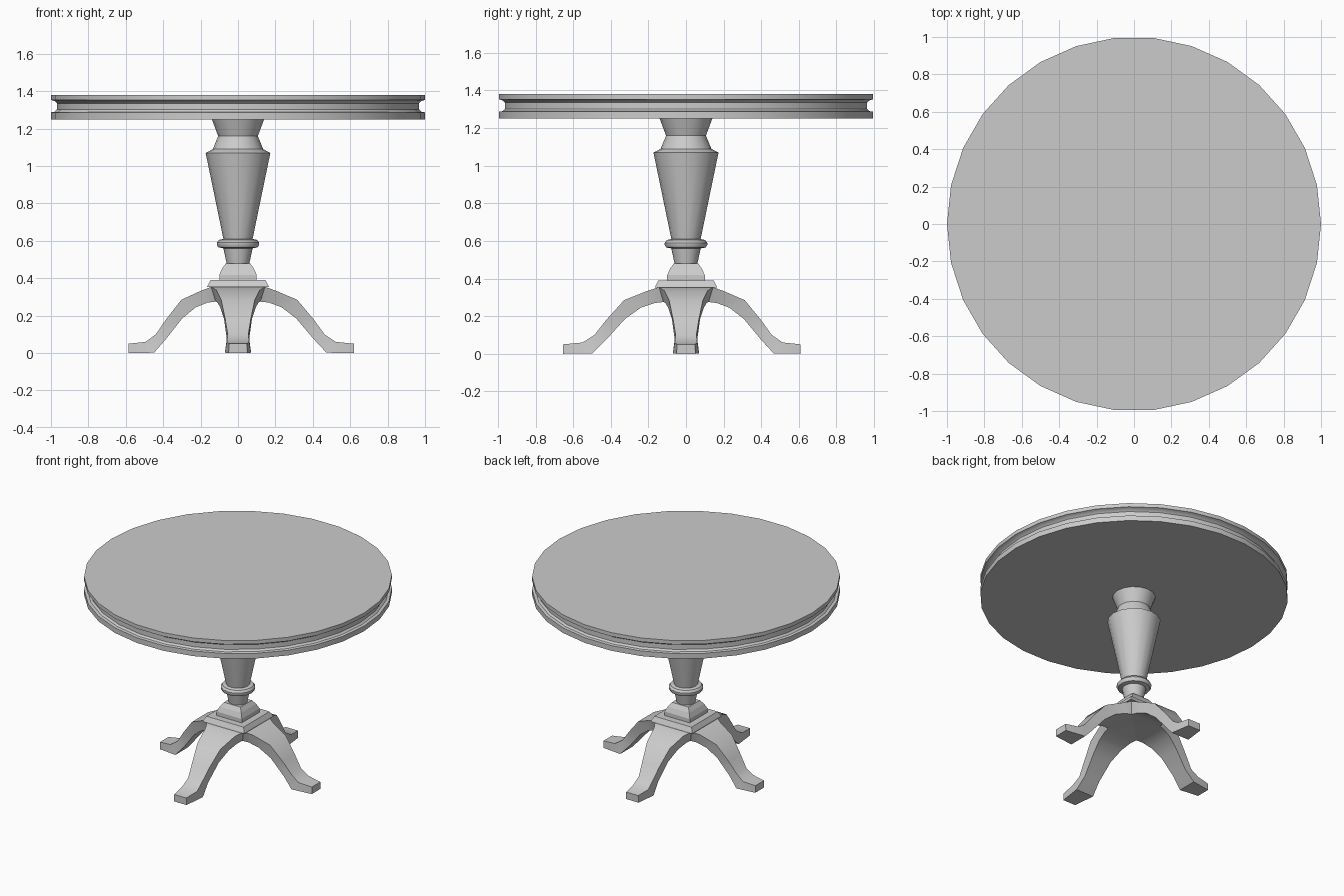
import bpy, bmesh, math
from mathutils import Matrix, Vector

if "Cube" in bpy.data.objects:
    bpy.data.objects.remove(bpy.data.objects["Cube"])


def finish(name, bm, smooth=None):
    bmesh.ops.recalc_face_normals(bm, faces=bm.faces)
    me = bpy.data.meshes.new(name)
    bm.to_mesh(me)
    bm.free()
    ob = bpy.data.objects.new(name, me)
    bpy.context.collection.objects.link(ob)
    if smooth:
        bpy.ops.object.select_all(action='DESELECT')
        ob.select_set(True)
        bpy.context.view_layer.objects.active = ob
        bpy.ops.object.shade_smooth_by_angle(angle=math.radians(smooth))
    return ob


def loft(bm, rings):
    """Skin a list of equal-length point rings and cap both ends."""
    loops = [[bm.verts.new(p) for p in r] for r in rings]
    n = len(loops[0])
    for a, b in zip(loops, loops[1:]):
        for i in range(n):
            j = (i + 1) % n
            bm.faces.new((a[i], a[j], b[j], b[i]))
    bm.faces.new(loops[0])
    bm.faces.new(loops[-1])


def turned(name, profile, sides, smooth=None, square=False):
    """Revolve (radius, z) points; square=True treats radius as half width."""
    k, off = (math.sqrt(2), math.pi / 4) if square else (1, 0)
    bm = bmesh.new()
    loft(bm, [[(r * k * math.cos(off + math.tau * i / sides),
                r * k * math.sin(off + math.tau * i / sides), z)
               for i in range(sides)] for r, z in profile])
    return finish(name, bm, smooth)


# Round top with grooved rim
turned("table_top", [(1, 1.25), (1, 1.287), (0.98, 1.29), (0.968, 1.302),
                     (0.968, 1.335), (0.98, 1.347), (1, 1.353), (1, 1.38)], 30, 35)

# Turned column
turned("column", [(0.06, 0.475), (0.078, 0.56), (0.105, 0.565), (0.113, 0.578),
                  (0.113, 0.59), (0.102, 0.605), (0.078, 0.61), (0.173, 1.07),
                  (0.135, 1.09), (0.106, 1.16), (0.14, 1.25)], 16, 35)

# Square plinth under the column
turned("plinth", [(0.10, 0.38), (0.10, 0.418), (0.085, 0.452), (0.065, 0.48)], 4, square=True)
turned("plinth_plate", [(0.165, 0.353), (0.163, 0.36), (0.147, 0.39)], 4, square=True)

# Curved leg sections: top distance, top z, bottom distance, bottom z, top and bottom half width
SECTIONS = [(0.0, 0.355, 0.0, 0.28, 0.145, 0.12),
            (0.14, 0.355, 0.12, 0.275, 0.145, 0.12),
            (0.20, 0.335, 0.165, 0.27, 0.115, 0.11),
            (0.32, 0.285, 0.235, 0.245, 0.09, 0.095),
            (0.41, 0.18, 0.315, 0.185, 0.068, 0.075),
            (0.47, 0.10, 0.41, 0.075, 0.055, 0.06),
            (0.53, 0.06, 0.48, 0.01, 0.06, 0.07),
            (0.63, 0.05, 0.63, 0.008, 0.048, 0.05)]


def leg(name, angle, reach):
    k = (reach - 0.13) / 0.5

    def stretch(d):
        return d if d < 0.13 else 0.13 + (d - 0.13) * k
    bm = bmesh.new()
    loft(bm, [[(stretch(td), -tw, tz), (stretch(td), tw, tz),
               (stretch(bd), bw, bz), (stretch(bd), -bw, bz)]
              for td, tz, bd, bz, tw, bw in SECTIONS])
    bm.transform(Matrix.Rotation(math.radians(angle), 4, 'Z'))
    # Rest the sole on the ground
    low = min(v.co.z for v in bm.verts)
    for v in bm.verts:
        if v.co.z < 0.02:
            v.co.z -= low
    finish(name, bm, 35)


for name, angle, reach in (("right_leg", 0, 0.62), ("back_leg", 90, 0.61),
                           ("left_leg", 180, 0.585), ("front_leg", 270, 0.655)):
    leg(name, angle, reach)
